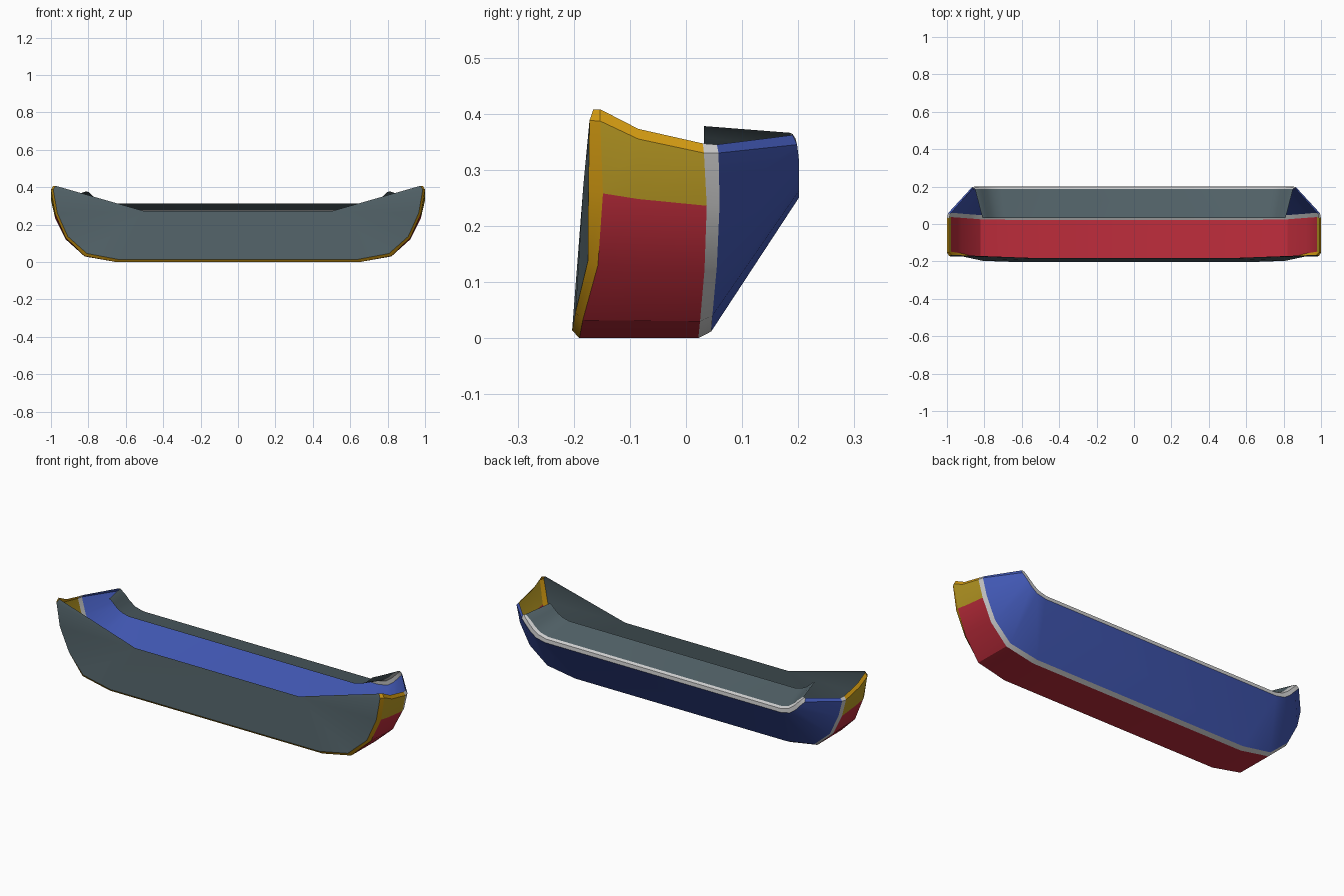
import bpy, bmesh, math

if "Cube" in bpy.data.objects:
    bpy.data.objects.remove(bpy.data.objects["Cube"])


def material(name, rgb):
    m = bpy.data.materials.new(name)
    m.diffuse_color = (*rgb, 1)
    m.use_nodes = True
    m.node_tree.nodes["Principled BSDF"].inputs["Base Color"].default_value = m.diffuse_color
    return m


SLATE = material("slate grey", (0.084, 0.122, 0.138))
RED = material("red", (0.52, 0.026, 0.045))
ORANGE = material("orange", (0.66, 0.33, 0.006))
YELLOW = material("yellow", (0.51, 0.34, 0.018))
BLUE = material("blue", (0.055, 0.10, 0.47))
LIGHT = material("light grey", (0.6, 0.6, 0.6))


def loft(name, rows, mats, rule=lambda x, z, k: 0):
    """Skin half-sections (bottom to side top) mirrored across x = 0.
    rule picks the material from the column number counted from the middle."""
    bm = bmesh.new()
    grid = []
    for r in rows:
        full = [(-x, y, z) for x, y, z in reversed(r)] + list(r)
        grid.append([bm.verts.new(p) for p in full])
    n = len(rows[0])
    for a, b in zip(grid, grid[1:]):
        for i in range(2 * n - 1):
            f = bm.faces.new((a[i], b[i], b[i + 1], a[i + 1]))
            c = f.calc_center_median()
            f.material_index = rule(abs(c.x), c.z, abs(i - n + 1))
    bmesh.ops.remove_doubles(bm, verts=bm.verts, dist=1e-5)
    me = bpy.data.meshes.new(name)
    bm.to_mesh(me)
    bm.free()
    for m in mats:
        me.materials.append(m)
    ob = bpy.data.objects.new(name, me)
    bpy.context.collection.objects.link(ob)
    bpy.ops.object.select_all(action='DESELECT')
    ob.select_set(True)
    bpy.context.view_layer.objects.active = ob
    bpy.ops.object.shade_smooth_by_angle(angle=math.radians(30))
    return ob


def section(ys, zs, inset=0.0):
    xs = (0.65, 0.82, 0.922, 0.978, 1.0, 0.988)
    return [(x - inset, y, z) for x, y, z in zip(xs, ys, zs)]


# Cross-sections from front to back
front_edge = section((-.203, -.197, -.175, -.174, -.172, -.165),
                     (.014, .046, .137, .262, .388, .408), 0.012)
body_front = section((-.19, -.184, -.157, -.148, -.153, -.153),
                     (0, .032, .13, .258, .387, .408))
body_mid = section((-.085, -.085, -.085, -.085, -.085, -.085),
                   (0, .031, .127, .248, .355, .373))
stripe_front = section((.022, .025, .033, .037, .032, .03),
                       (0, .03, .122, .236, .33, .347))
stripe_back = section((.045, .047, .055, .06, .058, .055),
                      (.012, .04, .128, .24, .33, .345), 0.006)
rear_edge = [(.72, .201, .25), (.775, .201, .262), (.81, .201, .288),
             (.84, .201, .32), (.865, .198, .345), (.862, .19, .362)]
rim_top = [(.715, .199, .27), (.765, .199, .283), (.798, .199, .306),
           (.825, .198, .333), (.848, .195, .356), (.855, .19, .364)]
rim_inner = [(.71, .186, .278), (.757, .186, .290), (.788, .186, .312),
             (.813, .186, .338), (.838, .186, .358), (.85, .186, .366)]
shelf_front = [(.69, .032, .312), (.73, .032, .322), (.76, .032, .338),
               (.782, .032, .358), (.798, .032, .374), (.81, .032, .378)]

# Front panel: fans out from the two ends of its low top edge
panel_top = [(.5, -.183, .272)] * 5 + [front_edge[5]]
loft("front_panel", [panel_top, front_edge], [SLATE])

# Orange edging round the panel
loft("front_edging", [front_edge, body_front], [ORANGE])

# Body band: red below, yellow sides, orange top lip
loft("body_band", [body_front, body_mid, stripe_front], [RED, YELLOW, ORANGE],
     lambda x, z, k: max(0, k - 3))

# Grey stripe, blue sloping rear, grey rim and inner shelf
loft("grey_stripe", [stripe_front, stripe_back], [LIGHT])
loft("rear_panel", [stripe_back, rear_edge], [BLUE])
loft("rear_rim", [rear_edge, rim_top, rim_inner], [LIGHT])
loft("inner_shelf", [rim_inner, shelf_front], [SLATE])
